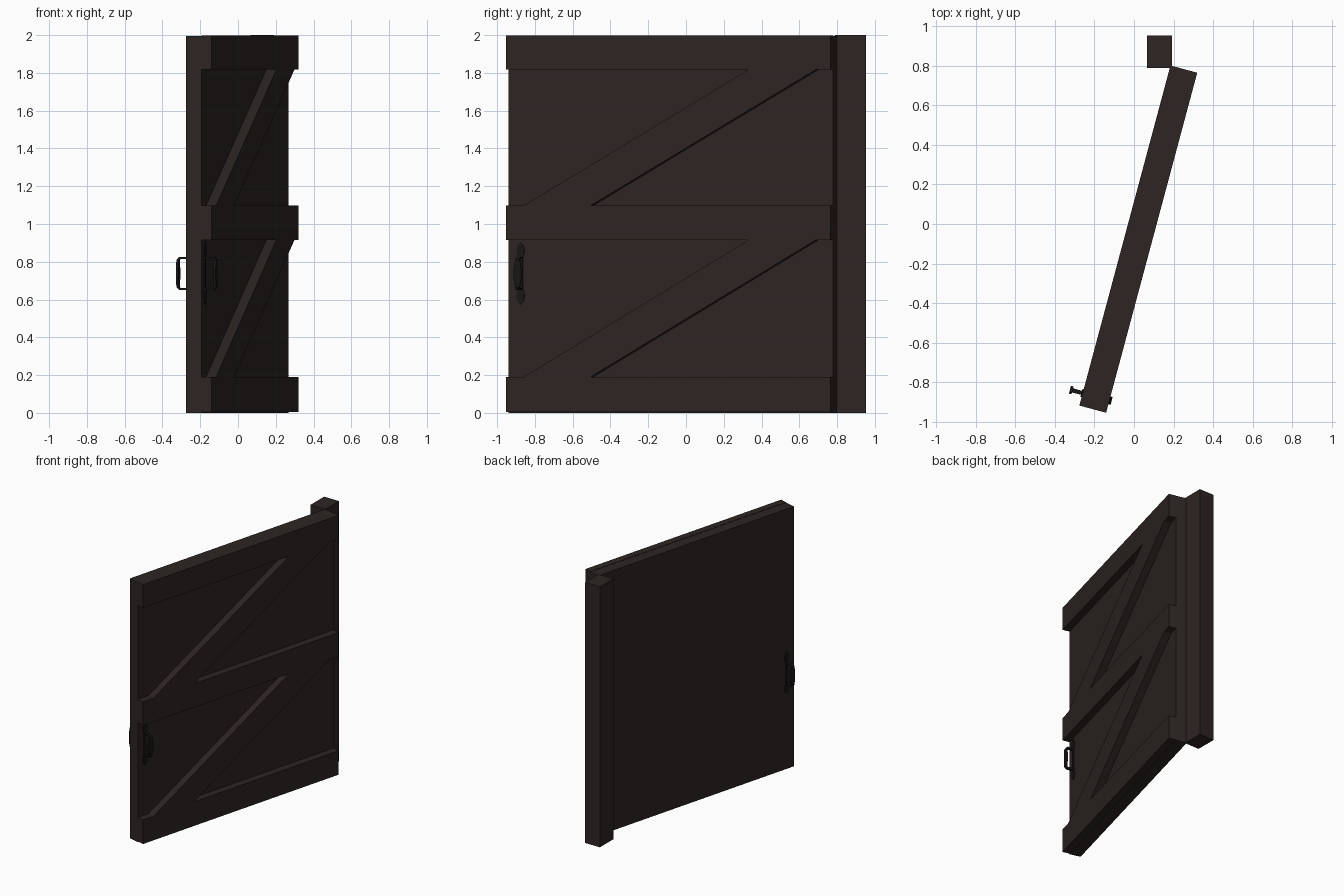
import bpy, bmesh, math
from mathutils import Vector, Matrix

if "Cube" in bpy.data.objects:
    bpy.data.objects.remove(bpy.data.objects["Cube"])

# Local door frame: s = distance from hinge, n = outward to the braced side, z up
A = math.radians(15)
HINGE = Vector((0.184, 0.80, 0))
ALONG = Vector((-math.sin(A), -math.cos(A), 0))
OUT = Vector((math.cos(A), -math.sin(A), 0))
LENGTH, PANEL_T, RAIL_T = 1.777, 0.085, 0.14


def material(name, rgb):
    m = bpy.data.materials.new(name)
    m.diffuse_color = (*rgb, 1)
    m.use_nodes = True
    m.node_tree.nodes["Principled BSDF"].inputs["Base Color"].default_value = m.diffuse_color
    return m


WOOD = material("dark_brown_wood", (0.026, 0.018, 0.017))
IRON = material("black_iron", (0.010, 0.008, 0.008))


def door(s, n, z):
    return HINGE + ALONG * s + OUT * n + Vector((0, 0, z))


def finish(bm, name, mat):
    bmesh.ops.recalc_face_normals(bm, faces=bm.faces)
    me = bpy.data.meshes.new(name)
    bm.to_mesh(me)
    bm.free()
    me.materials.append(mat)
    ob = bpy.data.objects.new(name, me)
    bpy.context.collection.objects.link(ob)
    return ob


def prism(name, outline, n0, n1, mat):
    """Extrude an (s, z) outline across the door thickness."""
    bm = bmesh.new()
    a = [bm.verts.new(door(s, n0, z)) for s, z in outline]
    b = [bm.verts.new(door(s, n1, z)) for s, z in outline]
    bm.faces.new(a)
    bm.faces.new(b)
    for i in range(len(a)):
        j = (i + 1) % len(a)
        bm.faces.new((a[i], a[j], b[j], b[i]))
    return finish(bm, name, mat)


def rect(s0, s1, z0, z1):
    return [(s0, z0), (s1, z0), (s1, z1), (s0, z1)]


# Post
bm = bmesh.new()
bmesh.ops.create_cube(bm, size=1, matrix=Matrix.Translation((0.128, 0.87, 1.0))
                      @ Matrix.Diagonal((0.126, 0.164, 2.0, 1)))
finish(bm, "hinge_post", WOOD)

# Door panel and rails
prism("door_panel", rect(0, LENGTH, 0.0, 1.995), 0, PANEL_T, WOOD)
for name, z0, z1 in (("bottom_rail", 0.005, 0.19), ("middle_rail", 0.915, 1.097),
                     ("top_rail", 1.817, 1.997)):
    prism(name, rect(0, LENGTH, z0, z1), PANEL_T, RAIL_T, WOOD)

# Diagonal braces
for name, z0, z1 in (("lower_brace", 0.19, 0.915), ("upper_brace", 1.097, 1.817)):
    prism(name, [(1.314, z0), (1.681, z0), (0.449, z1), (0.08, z1)],
          PANEL_T, RAIL_T, WOOD)

# Handles, one on each face
HS, HZ = 1.712, 0.738
GRIP = [(0.0, -0.082, 0.010), (0.050, -0.082, 0.011), (0.060, -0.072, 0.012),
        (0.060, -0.03, 0.020), (0.060, 0.03, 0.020),
        (0.060, 0.072, 0.012), (0.050, 0.082, 0.011), (0.0, 0.082, 0.010)]


def leaf_plate():
    """Back plate outline: rounded leaves on a narrow neck."""
    half = []
    for i in range(33):
        z = -0.163 + 0.326 * i / 32
        t = (abs(z) - 0.118) / 0.045
        w = 0.021 * math.sqrt(max(0, 1 - t * t)) if abs(t) < 1 else 0
        if abs(z) < 0.12:
            w = max(w, 0.012)
        half.append((max(w, 0.002), z))
    return [(HS + w, HZ + z) for w, z in half] + [(HS - w, HZ + z) for w, z in reversed(half)]


def grip(name, base, side):
    bm = bmesh.new()
    rings = []
    for i, (d, z, w) in enumerate(GRIP):
        p, q = GRIP[max(i - 1, 0)], GRIP[min(i + 1, len(GRIP) - 1)]
        t = Vector((q[0] - p[0], q[1] - p[1])).normalized() * 0.0065
        ring = []
        for k, sw in ((1, 1), (1, -1), (-1, -1), (-1, 1)):
            ring.append(bm.verts.new(door(HS + sw * w, base + side * (d + k * t.y),
                                          HZ + z - k * t.x)))
        rings.append(ring)
    for a, b in zip(rings, rings[1:]):
        for i in range(4):
            bm.faces.new((a[i], a[(i + 1) % 4], b[(i + 1) % 4], b[i]))
    bm.faces.new(rings[0])
    bm.faces.new(rings[-1])
    finish(bm, name, IRON)


for label, base, side in (("front", PANEL_T, 1), ("back", 0.0, -1)):
    prism(label + "_handle_plate", leaf_plate(), base - side * 0.002, base + side * 0.006, IRON)
    grip(label + "_handle_grip", base, side)
